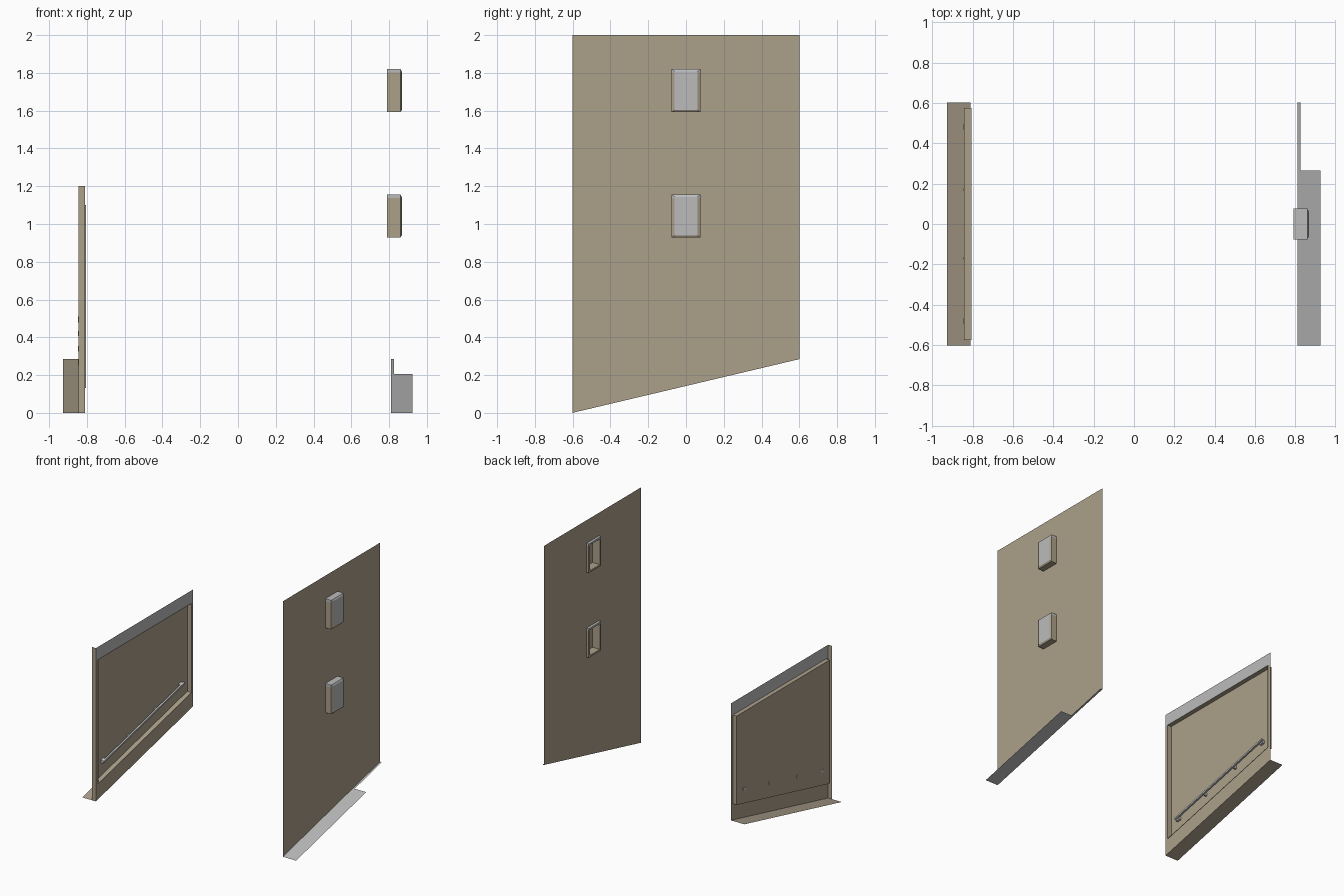
import bpy
import bmesh

if "Cube" in bpy.data.objects:
    bpy.data.objects.remove(bpy.data.objects["Cube"], do_unlink=True)


def make_material(name, rgb):
    mat = bpy.data.materials.new(name)
    mat.use_nodes = True
    color = (*rgb, 1.0)
    mat.diffuse_color = color
    mat.node_tree.nodes["Principled BSDF"].inputs["Base Color"].default_value = color
    return mat


TAN = make_material("warm tan", (0.41, 0.35, 0.255))
GRAY = make_material("light gray", (0.5, 0.5, 0.5))

HALF = 0.602          # half length of both panels
RISE = 0.285          # climb of the sloping lower edge


def slope(y):
    return RISE * (y + HALF) / (2 * HALF)


def finish(name, bm, mats, rule=None):
    bmesh.ops.remove_doubles(bm, verts=bm.verts, dist=0.0001)
    bm.normal_update()
    if rule:
        for f in bm.faces:
            f.material_index = rule(f)
    mesh = bpy.data.meshes.new(name)
    bm.to_mesh(mesh)
    bm.free()
    for mat in mats:
        mesh.materials.append(mat)
    obj = bpy.data.objects.new(name, mesh)
    bpy.context.collection.objects.link(obj)
    return obj


def sheet(name, polys, mat):
    """Thin folded sheet made from a few polygons."""
    bm = bmesh.new()
    for poly in polys:
        bm.faces.new([bm.verts.new(p) for p in poly])
    return finish(name, bm, [mat])


def upright(x, y0, y1, low, high):
    """Vertical quad facing +x; low and high are heights as functions of y."""
    return [(x, y0, low(y0)), (x, y1, low(y1)), (x, y1, high(y1)), (x, y0, high(y0))]


def level(z):
    return lambda y: z


def ramp(x0, x1, y0, y1):
    """Quad lying along the sloping lower edge."""
    return [(x0, y0, slope(y0)), (x1, y0, slope(y0)), (x1, y1, slope(y1)), (x0, y1, slope(y1))]


# ---- Tall panel with two cut-outs for the boxes ----
PX, TOP = 0.81, 2.0
BOX_W, BOX_H = 0.076, 0.228
BOX_Z = (0.928, 1.592)
e = BOX_W - 0.005
bands = [(slope, level(BOX_Z[0] + 0.005)),
         (level(BOX_Z[0] + BOX_H - 0.005), level(BOX_Z[1] + 0.005)),
         (level(BOX_Z[1] + BOX_H - 0.005), level(TOP))]
tall = [upright(PX, -HALF, -e, slope, level(TOP)), upright(PX, e, HALF, slope, level(TOP))]
tall += [upright(PX, -e, e, low, high) for low, high in bands]
sheet("tall_panel", tall, TAN)

# Stepped sill flange under the tall panel
sheet("tall_panel_sill", [ramp(PX, 0.925, -HALF, 0.265), ramp(PX, 0.825, 0.265, HALF)], GRAY)


# ---- Hollow boxes, open toward the other panel ----
def hollow_box(name, z0):
    z1 = z0 + BOX_H
    band = 0.018

    def ring(bm, x, dy, dz):
        w, b, t = BOX_W - dy, z0 + dz, z1 - dz
        pts = [(-w, b), (w, b), (w, z1 - max(band, dz + 0.001)), (w, t),
               (-w, t), (-w, z1 - max(band, dz + 0.001))]
        return [bm.verts.new((x, y, z)) for y, z in pts]

    bm = bmesh.new()
    rings = [ring(bm, 0.853, 0.014, 0.014), ring(bm, 0.79, 0.014, 0.014),
             ring(bm, 0.79, 0, 0), ring(bm, 0.86, 0, 0), ring(bm, 0.867, 0.015, 0.012)]
    for a, b in zip(rings, rings[1:]):
        for i in range(6):
            j = (i + 1) % 6
            bm.faces.new((a[i], a[j], b[j], b[i]))
    bm.faces.new(rings[0])
    bm.faces.new(rings[-1])
    bmesh.ops.recalc_face_normals(bm, faces=bm.faces)

    def rule(f):
        c = f.calc_center_median()
        inner = all(abs(v.co.y) < BOX_W - 0.01 for v in f.verts) and c.x < 0.86
        return int(not inner and (c.z > z1 - band or c.x > 0.865))

    finish(name, bm, [TAN, GRAY], rule)


hollow_box("lower_box", BOX_Z[0])
hollow_box("upper_box", BOX_Z[1])

# ---- Short panel with a recessed field ----
SX, BACK, LIP = -0.81, -0.842, -0.806
S_TOP, R_TOP, RY = 1.2, 1.1, 0.575


def recess_low(y):
    return slope(y) + 0.125


sheet("short_panel", [
    upright(SX, -HALF, -RY, slope, level(R_TOP)),
    upright(SX, RY, HALF, slope, level(R_TOP)),
    upright(SX, -RY, RY, slope, recess_low)], TAN)
sheet("short_panel_top_band", [upright(SX, -HALF, HALF, level(R_TOP), level(S_TOP))], GRAY)

# Recess pan: back and four walls
back = upright(BACK, -RY, RY, recess_low, level(R_TOP))
front = upright(LIP, -RY, RY, recess_low, level(R_TOP))
walls = [[back[i], back[(i + 1) % 4], front[(i + 1) % 4], front[i]] for i in range(4)]
sheet("recess_pan", [back] + walls, TAN)

# End return and sloping sill flange
sheet("short_panel_end", [[(-0.845, -HALF, 0), (SX, -HALF, 0),
                           (SX, -HALF, S_TOP), (-0.845, -HALF, S_TOP)]], TAN)
sheet("short_panel_sill", [ramp(-0.927, SX, -HALF, HALF)], TAN)


# ---- Handrail following the slope, with brackets through the pan ----
def sloped_bar(name, x0, x1, y0, y1, drop, rise):
    bm = bmesh.new()
    bmesh.ops.create_cube(bm, size=1)
    for v in bm.verts:
        y = y0 if v.co.y < 0 else y1
        dz = -drop if v.co.z < 0 else rise
        v.co = (x0 if v.co.x < 0 else x1, y, slope(y) + 0.245 + dz)
    finish(name, bm, [GRAY])


sloped_bar("handrail", -0.824, -0.81, -0.5, 0.5, 0.007, 0.007)
for i, (y, w) in enumerate([(-0.48, 0.015), (-0.17, 0.006), (0.17, 0.006), (0.48, 0.015)]):
    sloped_bar(f"rail_bracket_{i + 1}", -0.846, -0.822, y - w, y + w, 0.02, 0.005)
